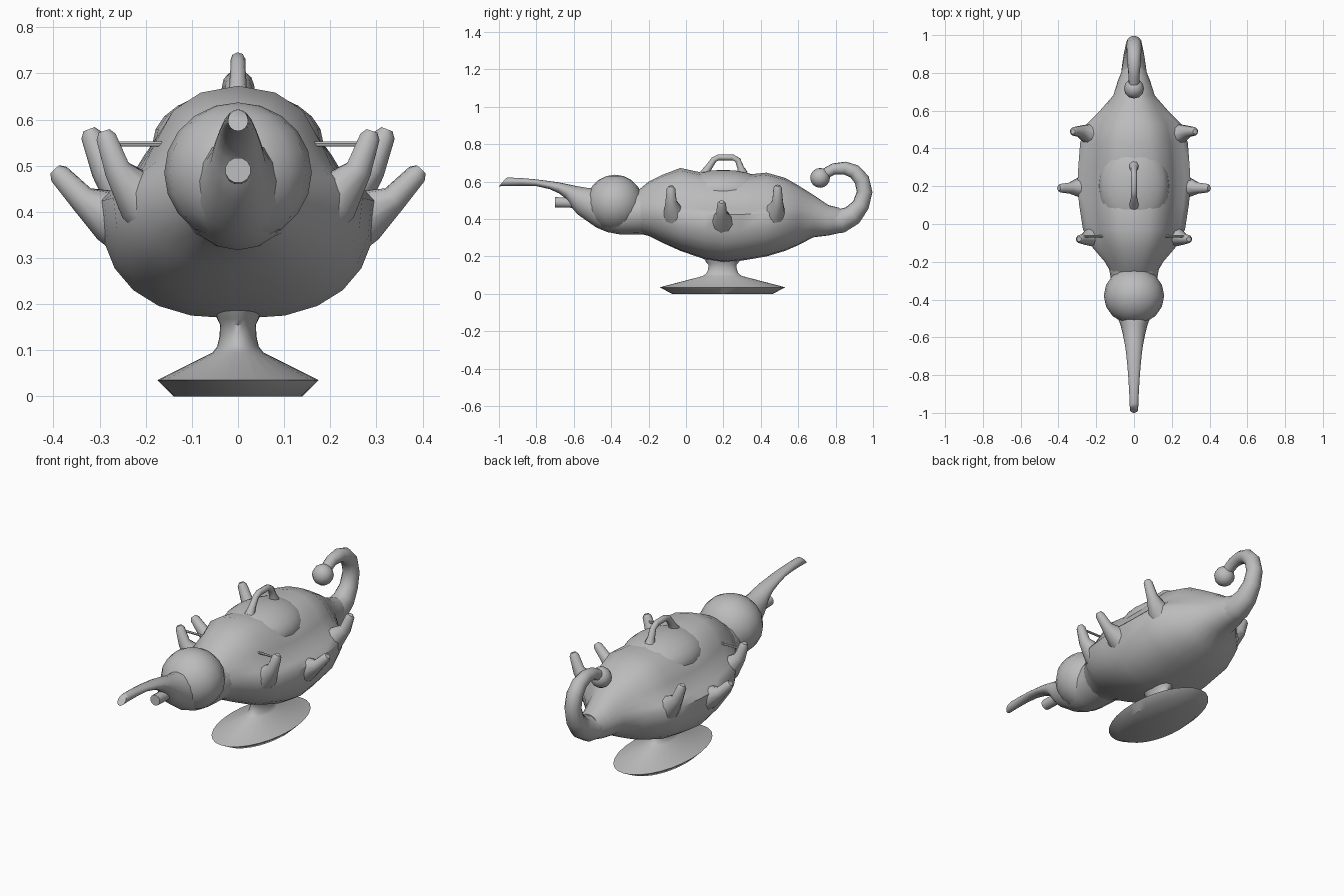
import bpy, bmesh, math
from mathutils import Vector

if "Cube" in bpy.data.objects:
    bpy.data.objects.remove(bpy.data.objects["Cube"])

grey = bpy.data.materials.new("plain grey")
grey.diffuse_color = (0.5, 0.5, 0.5, 1)
grey.use_nodes = True
grey.node_tree.nodes["Principled BSDF"].inputs["Base Color"].default_value = grey.diffuse_color


def finish(bm, name, angle=50):
    bmesh.ops.recalc_face_normals(bm, faces=bm.faces)
    me = bpy.data.meshes.new(name)
    bm.to_mesh(me)
    bm.free()
    me.materials.append(grey)
    ob = bpy.data.objects.new(name, me)
    bpy.context.collection.objects.link(ob)
    bpy.ops.object.select_all(action='DESELECT')
    ob.select_set(True)
    bpy.context.view_layer.objects.active = ob
    bpy.ops.object.shade_smooth_by_angle(angle=math.radians(angle))
    return ob


def loft(name, rings, angle=50):
    """Skin a list of closed point rings and cap both ends."""
    bm = bmesh.new()
    rows = [[bm.verts.new(p) for p in r] for r in rings]
    n = len(rows[0])
    for a, b in zip(rows, rows[1:]):
        for i in range(n):
            j = (i + 1) % n
            bm.faces.new((a[i], a[j], b[j], b[i]))
    bm.faces.new(rows[0])
    bm.faces.new(rows[-1])
    return finish(bm, name, angle)


def tube(name, path, sides=10):
    """Tapered tube through (x, y, z, radius) points."""
    pts = [Vector(p[:3]) for p in path]
    rings, u = [], None
    for k, c in enumerate(pts):
        t = (pts[min(k + 1, len(pts) - 1)] - pts[max(k - 1, 0)]).normalized()
        if u is None:
            u = t.orthogonal()
        u = (u - t * u.dot(t)).normalized()
        v = t.cross(u)
        r = path[k][3]
        rings.append([c + r * (u * math.cos(i * math.tau / sides) + v * math.sin(i * math.tau / sides))
                      for i in range(sides)])
    return loft(name, rings)


def ball(name, loc, size, u=16, v=10):
    bm = bmesh.new()
    bmesh.ops.create_uvsphere(bm, u_segments=u, v_segments=v, radius=1)
    for p in bm.verts:
        p.co = Vector(loc) + Vector(p.co[i] * size[i] for i in range(3))
    return finish(bm, name)


# upper outline of the hull: a hollow shoulder rising into a dome (width, height fractions)
shoulder = [(1, 0), (.9, .13), (.76, .27), (.68, .46), (.52, .78), (.3, .94), (0, 1)]


def section(y, w, mid, low, top, k=0, n=24):
    """Cross-section, blended from oval (k=0) to full belly with hollow shoulders (k=1)."""
    ring = []
    e = 1 - .2 * k
    for i in range(n):
        a = i * math.tau / n
        c, s = math.cos(a), math.sin(a)
        if s > 1e-6 and k:
            fx, fz = shoulder[min(i, n // 2 - i)]
            fx = math.copysign(fx, c)
            ring.append((w * (c + (fx - c) * k), y, mid + (top - mid) * (s + (fz - s) * k)))
        else:
            p = e if s < 0 else 1
            h = top - mid if s > 0 else mid - low
            ring.append((w * math.copysign(abs(c) ** p, c), y,
                         mid + h * math.copysign(abs(s) ** p, s)))
    return ring


# hull, from the neck to the tail root: y, half width, widest height, bottom, top, shoulder blend
hull = [(-0.26, .12, .44, .325, .55, 0), (-0.2, .155, .44, .31, .60, .2), (-0.13, .215, .44, .275, .635, .6),
        (-0.03, .27, .43, .23, .673, 1), (0.1, .29, .425, .185, .645, 1), (0.2, .3, .425, .168, .635, 1),
        (0.3, .295, .425, .178, .635, 1), (0.43, .285, .43, .2, .648, 1), (0.53, .25, .43, .23, .62, .8),
        (0.6, .18, .42, .26, .58, .5), (0.68, .11, .41, .302, .53, .2), (0.76, .085, .39, .312, .475, 0),
        (0.82, .06, .39, .325, .46, 0)]
loft("hull", [section(*h) for h in hull])

# lid with its loop handle
ball("lid", (0, .2, .55), (.185, .25, .113), 24, 12)
tube("lid_handle", [(0, .1, .64, .028), (0, .118, .672, .019), (0, .15, .718, .016), (0, .175, .73, .016),
                    (0, .25, .73, .016), (0, .277, .715, .016), (0, .293, .672, .019),
                    (0, .305, .64, .028)], 8)

# neck under the globe, and the globe
neck = [(-0.22, .135, .44, .318, .56), (-0.35, .112, .42, .317, .54), (-0.42, .104, .43, .33, .55),
        (-0.48, .092, .455, .355, .565), (-0.53, .073, .48, .39, .567), (-0.58, .06, .505, .425, .575)]
spout = [(-0.61, .054, .53, .46, .582), (-0.64, .048, .55, .508, .588), (-0.68, .042, .568, .538, .596),
         (-0.73, .037, .58, .56, .603),
         (-0.8, .031, .594, .576, .612), (-0.88, .026, .6, .578, .619), (-0.95, .023, .6, .577, .622)]
rings = [section(*s, n=16) for s in neck + spout]
# slanted tip
rings.append([(x, -0.96 - (0.622 - z) * 0.85, z) for x, y, z in section(-0.96, .022, .597, .575, .62, n=16)])
loft("neck_and_spout", rings)
ball("globe", (0, -.38, .485), (.16, .152, .152), 16, 10)
tube("lower_nozzle", [(0, -.54, .485, .028), (0, -.7, .49, .028)], 12)

# curled tail and its end ball
tube("tail", [(0, .7, .405, .08), (0, .77, .388, .073), (0, .83, .39, .066), (0, .89, .42, .056),
              (0, .935, .475, .046), (0, .955, .545, .042), (0, .94, .61, .041), (0, .9, .655, .038),
              (0, .85, .672, .035), (0, .79, .668, .03), (0, .73, .635, .028)], 12)
ball("tail_ball", (0, .717, .62), (.053, .053, .053), 12, 8)

# prongs swelling out of the hull, and thin rods, on both sides: y at root and tip, then (x, z) points
prongs = [("front_prong", -.05, -.08, [(.16, .4), (.215, .432), (.262, .492), (.286, .562)]),
          ("middle_prong", .2, .19, [(.22, .37), (.28, .392), (.338, .428), (.388, .482)]),
          ("rear_prong", .46, .49, [(.18, .4), (.235, .432), (.29, .492), (.318, .566)])]
for side, s in (("left", -1), ("right", 1)):
    for name, y0, y1, pts in prongs:
        path = [(s * x, y0 + (y1 - y0) * min(k / 2, 1), z, r)
                for k, ((x, z), r) in enumerate(zip(pts, (.08, .058, .03, .023)))]
        (xb, zb), (xc, zc) = pts[-2:]
        d = Vector((xc - xb, 0, zc - zb)).normalized() * .014
        tube(side + "_" + name, path + [(s * (xc + d.x), y1, zc + d.z, .013)])
    tube(side + "_rod", [(s * .13, -.065, .547, .006), (s * .28, -.065, .547, .006)], 6)

# oval pedestal
profile = [(.14, 0), (.175, .035), (.055, .095), (.045, .108), (.04, .13), (.039, .155), (.045, .168), (.052, .19)]
loft("pedestal", [[(r * math.cos(i * math.tau / 28), .195 + r * 1.92 * math.sin(i * math.tau / 28), z)
                   for i in range(28)] for r, z in profile], 45)
